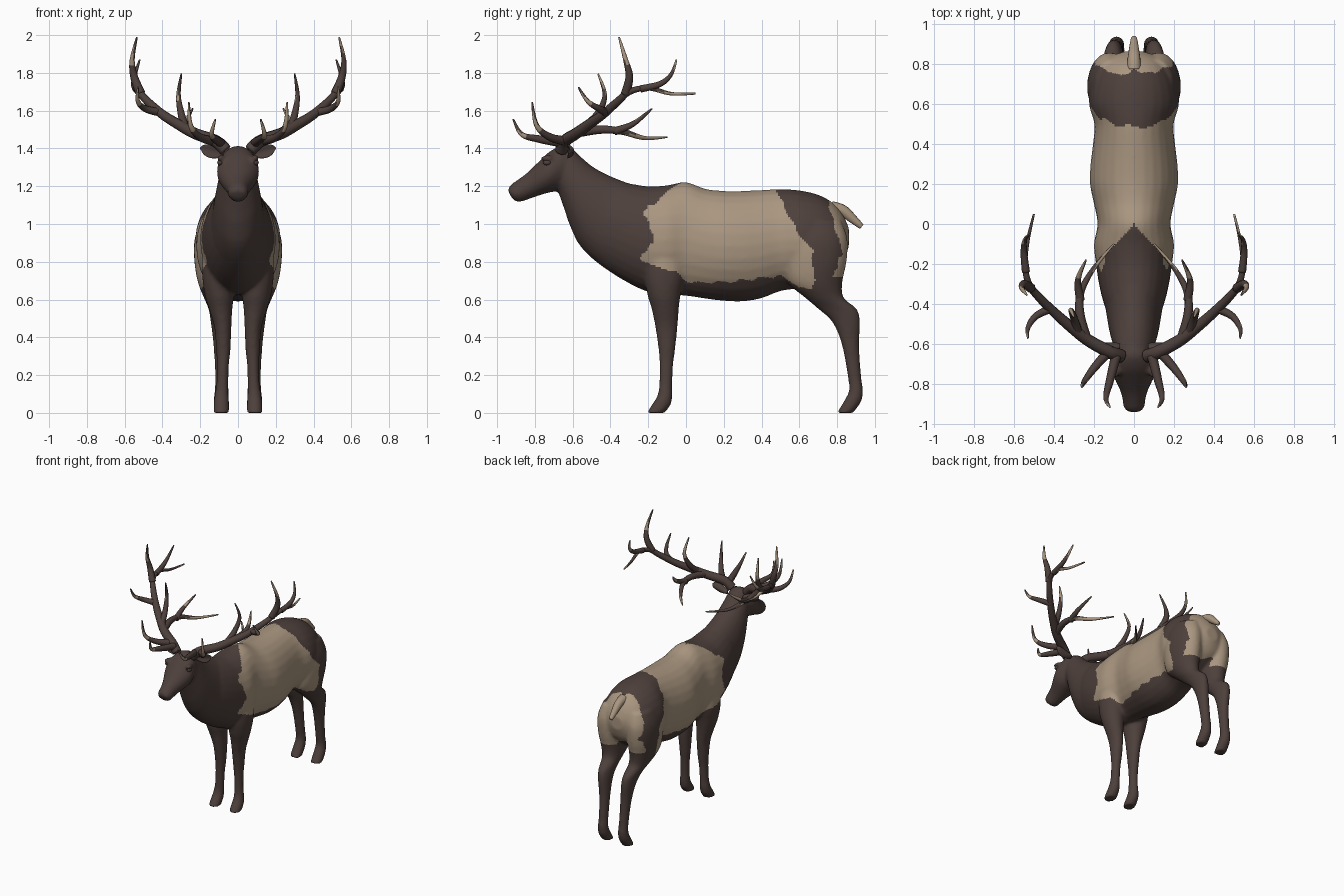
import bpy, bmesh, math
from mathutils import Vector

if "Cube" in bpy.data.objects:
    bpy.data.objects.remove(bpy.data.objects["Cube"])


def material(name, rgb):
    m = bpy.data.materials.new(name)
    m.diffuse_color = (*rgb, 1)
    m.use_nodes = True
    m.node_tree.nodes["Principled BSDF"].inputs["Base Color"].default_value = m.diffuse_color
    return m


DARK = material("dark brown hide", (0.075, 0.051, 0.044))
TAN = material("tan hide", (0.40, 0.305, 0.215))


def finish(bm, name):
    bmesh.ops.recalc_face_normals(bm, faces=bm.faces)
    me = bpy.data.meshes.new(name)
    bm.to_mesh(me)
    bm.free()
    ob = bpy.data.objects.new(name, me)
    bpy.context.collection.objects.link(ob)
    me.materials.append(DARK)
    me.materials.append(TAN)
    me.polygons.foreach_set("use_smooth", [True] * len(me.polygons))
    return ob


def spline(pts, n=5):
    """Catmull-Rom resampling of tuples of any length."""
    pts = [tuple(p) for p in pts]
    ext = [pts[0]] + pts + [pts[-1]]
    out = []
    for i in range(1, len(ext) - 2):
        a, b, c, d = ext[i - 1:i + 3]
        for k in range(n):
            t = k / n
            out.append([0.5 * (2 * q + (r - p) * t + (2 * p - 5 * q + 4 * r - s) * t * t
                               + (3 * q - p - 3 * r + s) * t ** 3)
                        for p, q, r, s in zip(a, b, c, d)])
    return out + [list(pts[-1])]


def skin(bm, rings):
    """Bridge rings of vertices and cap the ends."""
    n = len(rings[0])
    vs = [[bm.verts.new(p) for p in r] for r in rings]
    faces = [[bm.faces.new((a[i], a[(i + 1) % n], b[(i + 1) % n], b[i])) for i in range(n)]
             for a, b in zip(vs, vs[1:])]
    bm.faces.new(vs[0][::-1])
    bm.faces.new(vs[-1])
    return faces


def loft(bm, sections, side=1, n=28):
    """Ellipses between two side-view points: (y1, z1, y2, z2, centre x, half width)."""
    rings = []
    for y1, z1, y2, z2, cx, w in spline(sections, 4):
        ring = []
        for i in range(n):
            a = 2 * math.pi * i / n
            c = math.cos(a)
            ring.append((side * (cx + w * math.sin(a)),
                         (y1 + y2) / 2 + (y1 - y2) / 2 * c,
                         (z1 + z2) / 2 + (z1 - z2) / 2 * c))
        rings.append(ring)
    skin(bm, rings)


def tube(bm, pts, r0, r1, side=1, n=10, tip=None):
    """Tapered tube through points; faces beyond fraction 'tip' are partly tan."""
    ps = [Vector((p[0] * side, p[1], p[2])) for p in spline(pts, 7)]
    nor = Vector((0.3, 0.2, 1.0))
    rings = []
    for i, p in enumerate(ps):
        t = (ps[min(i + 1, len(ps) - 1)] - ps[max(i - 1, 0)]).normalized()
        nor = (nor - t * nor.dot(t)).normalized()
        bi = t.cross(nor)
        f = i / (len(ps) - 1)
        r = r0 + (r1 - r0) * f ** 1.4
        rings.append([p + (nor * math.cos(a) + bi * math.sin(a)) * r
                      for a in (2 * math.pi * k / n for k in range(n))])
    for i, row in enumerate(skin(bm, rings)):
        for k, face in enumerate(row):
            if tip is not None and i / len(ps) > tip and (k + i // 2) % n < 5:
                face.material_index = 1


def ellipsoid(bm, centre, size):
    vs = bmesh.ops.create_uvsphere(bm, u_segments=16, v_segments=10, radius=1)["verts"]
    for v in vs:
        v.co = Vector((v.co[i] * size[i] + centre[i] for i in range(3)))


def lookup(table, x):
    if x <= table[0][0]:
        return table[0][1]
    for (a, p), (b, q) in zip(table, table[1:]):
        if x <= b:
            return p + (q - p) * (x - a) / (b - a)
    return table[-1][1]


# ---- body: torso, neck, head and legs lofted, then fused into one skin
bm = bmesh.new()
torso = [(-.58, 1.05, .91, .05), (-.5, 1.2, .82, .11), (-.4, 1.23, .745, .15), (-.3, 1.215, .685, .175),
         (-.2, 1.2, .64, .19), (-.1, 1.205, .625, .2), (0, 1.222, .62, .182), (.1, 1.187, .605, .2),
         (.2, 1.175, .593, .22), (.3, 1.175, .59, .217), (.4, 1.18, .607, .205), (.5, 1.185, .645, .198),
         (.6, 1.178, .66, .225), (.7, 1.155, .69, .21), (.78, 1.11, .75, .17), (.83, 1.05, .8, .125),
         (.862, .98, .88, .05)]
loft(bm, [(y, t, y, b, 0, w) for y, t, b, w in torso])
neck = [(-.6, 1.4, -.68, 1.18, .09), (-.55, 1.35, -.645, 1.08, .105), (-.48, 1.295, -.61, .98, .12),
        (-.38, 1.245, -.55, .87, .135), (-.25, 1.2, -.42, .76, .15), (-.1, 1.17, -.25, .69, .13)]
loft(bm, [(a, b, c, d, 0, w) for a, b, c, d, w in neck])
head = [(-.59, 1.385, -.62, 1.2, .07), (-.65, 1.415, -.68, 1.175, .1), (-.72, 1.385, -.73, 1.165, .112),
        (-.78, 1.33, -.765, 1.155, .097), (-.84, 1.272, -.81, 1.14, .072), (-.89, 1.235, -.86, 1.122, .057),
        (-.927, 1.208, -.895, 1.117, .053), (-.945, 1.18, -.92, 1.135, .035)]
loft(bm, [(a, b, c, d, 0, w) for a, b, c, d, w in head])
# legs: (z, front y, back y, centre x, half width)
front_leg = [(.95, -.2, -.02, .12, .06), (.75, -.22, -.01, .115, .075), (.63, -.205, -.028, .1, .077),
             (.55, -.182, -.038, .092, .062), (.45, -.162, -.045, .08, .045), (.33, -.145, -.058, .078, .038),
             (.25, -.14, -.068, .08, .032), (.15, -.142, -.073, .083, .032), (.09, -.152, -.072, .087, .037),
             (.045, -.18, -.08, .088, .041), (0, -.208, -.112, .088, .042)]
hind_leg = [(1.02, .55, .82, .11, .085), (.92, .52, .855, .122, .108), (.8, .52, .85, .125, .106),
            (.69, .54, .828, .122, .09), (.61, .63, .835, .115, .066), (.55, .7, .905, .106, .05),
            (.48, .775, .922, .1, .044), (.36, .825, .917, .092, .038), (.2, .855, .927, .087, .034),
            (.12, .863, .937, .087, .037), (.06, .835, .928, .088, .041), (0, .798, .885, .088, .042)]
for s in (1, -1):
    for leg in (front_leg, hind_leg):
        loft(bm, [(a, z, b, z, cx, w) for z, a, b, cx, w in leg], s)
    ellipsoid(bm, (s * .092, -.735, 1.348), (.02, .035, .018))  # brow ridge
body = finish(bm, "body")
mod = body.modifiers.new("fuse", 'REMESH')
mod.mode = 'VOXEL'
mod.voxel_size = 0.0105
mod = body.modifiers.new("soften", 'SMOOTH')
mod.factor, mod.iterations = 0.5, 7
dg = bpy.context.evaluated_depsgraph_get()
skin_mesh = bpy.data.meshes.new_from_object(body.evaluated_get(dg))
body.modifiers.clear()
body.data = skin_mesh
skin_mesh.materials.clear()
skin_mesh.materials.append(DARK)
skin_mesh.materials.append(TAN)

# tan saddle and rump patch
LOW = [(-.25, .81), (-.03, .73), (.02, .69), (.23, .70), (.5, .73), (.6, .665), (.68, .667)]
FRONT = [(.8, -.25), (.94, -.16), (1.05, -.23), (1.18, -.16)]
BACK = [(.667, .68), (.86, .665), (1.02, .55), (1.175, .49)]
RUMP = [(.72, .77), (.84, .83), (1.0, .785), (1.1, .75), (1.16, .74)]
for p in skin_mesh.polygons:
    x, y, z = p.center
    wob = .006 * math.sin(45 * z + 30 * x) + .005 * math.sin(80 * z + 50 * y)
    saddle = (z > lookup(LOW, y) + wob and lookup(FRONT, z) + wob < y < lookup(BACK, z) + wob
              and not (z > 1.1 and y < -1.1 * abs(x)))
    rump = z > .72 and y > lookup(RUMP, z) + wob + max(0, .03 - abs(x)) * (z > 1.05)
    p.material_index = int(saddle or rump)
    p.use_smooth = True

# ---- tail
bm = bmesh.new()
tube(bm, [(0, .77, 1.085), (0, .83, 1.07), (0, .885, 1.025), (0, .93, .985)], .036, .014, n=14)
for f in bm.faces:
    f.material_index = 1
finish(bm, "tail")

# ---- ears, eyes and antlers on both sides: (points, base radius, tip radius)
antler = [
    ([(.065, -.66, 1.39), (.12, -.64, 1.44), (.23, -.58, 1.48), (.32, -.51, 1.53), (.4, -.44, 1.58),
      (.48, -.36, 1.65), (.525, -.3, 1.7), (.545, -.2, 1.72), (.53, -.08, 1.69), (.5, .05, 1.69)], .034, .005),
    ([(.515, -.32, 1.69), (.55, -.3, 1.78), (.56, -.32, 1.87), (.535, -.355, 1.99)], .025, .004),
    ([(.54, -.24, 1.715), (.55, -.14, 1.74), (.545, -.08, 1.79), (.52, -.05, 1.87)], .02, .004),
    ([(.41, -.42, 1.59), (.49, -.46, 1.61), (.53, -.52, 1.65), (.53, -.57, 1.725)], .022, .004),
    ([(.28, -.54, 1.51), (.3, -.47, 1.58), (.315, -.43, 1.68), (.3, -.465, 1.795)], .023, .004),
    ([(.24, -.57, 1.485), (.27, -.45, 1.5), (.265, -.34, 1.49), (.2, -.22, 1.455), (.1, -.1, 1.46)], .026, .004),
    ([(.268, -.38, 1.49), (.28, -.28, 1.53), (.24, -.18, 1.61)], .022, .004),
    ([(.09, -.66, 1.43), (.12, -.78, 1.45), (.14, -.87, 1.475), (.12, -.915, 1.555)], .025, .004),
    ([(.13, -.64, 1.44), (.2, -.72, 1.46), (.25, -.79, 1.52), (.26, -.815, 1.645)], .025, .004)]
for s, label in ((1, "left"), (-1, "right")):
    bm = bmesh.new()
    for i, (pts, r0, r1) in enumerate(antler):
        tube(bm, pts, r0, r1, s, tip=.75 if i == 0 else .5)
    finish(bm, label + "_antler")
    # ear: leaf-shaped, hollowed towards the front
    bm = bmesh.new()
    rings = []
    for x, z, h in spline([(.07, 1.372, .016), (.105, 1.375, .026), (.145, 1.385, .036),
                           (.18, 1.393, .026), (.2, 1.402, .004)], 4):
        rings.append([(s * x, -.615 + (.022 if math.sin(a) > 0 else .004) * math.sin(a) * min(1, h / .02)
                       - .35 * h * abs(math.cos(a)), z + h * math.cos(a))
                      for a in (2 * math.pi * k / 16 for k in range(16))])
    skin(bm, rings)
    finish(bm, label + "_ear")
    bm = bmesh.new()
    ellipsoid(bm, (s * .094, -.735, 1.325), (.016, .022, .015))
    finish(bm, label + "_eye")
